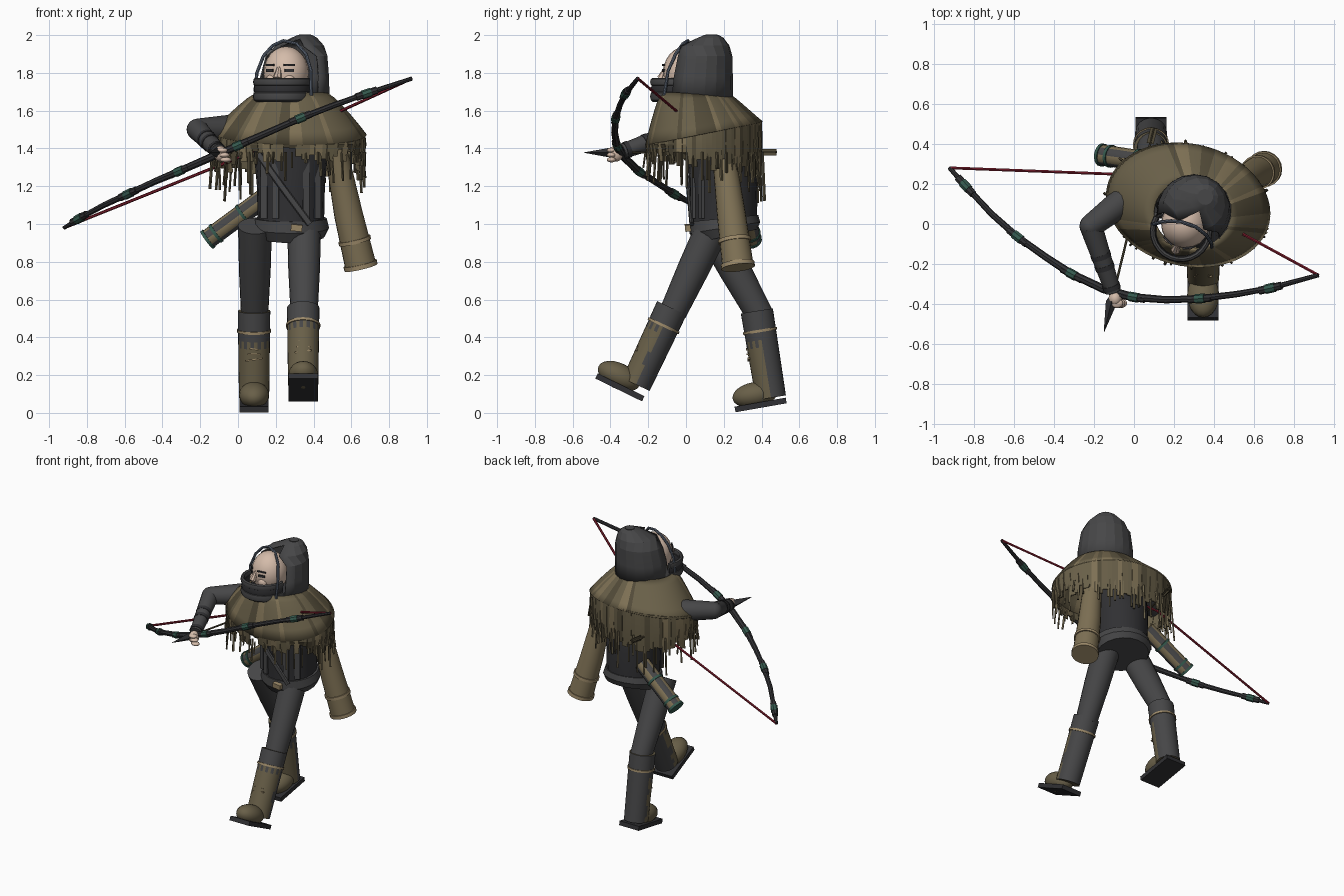
import bpy, bmesh, math, random
from mathutils import Vector, Matrix, Euler

if "Cube" in bpy.data.objects:
    bpy.data.objects.remove(bpy.data.objects["Cube"])

random.seed(4)
V = Vector


def material(name, rgb):
    m = bpy.data.materials.new(name)
    m.diffuse_color = (*rgb, 1)
    m.use_nodes = True
    m.node_tree.nodes["Principled BSDF"].inputs["Base Color"].default_value = m.diffuse_color
    return m


GREY = material("charcoal cloth", (0.062, 0.062, 0.064))
BLACK = material("black leather", (0.03, 0.03, 0.033))
OLIVE = material("olive cloth", (0.14, 0.115, 0.065))
KHAKI = material("khaki sleeve", (0.21, 0.165, 0.09))
TAN = material("tan cord", (0.33, 0.25, 0.14))
MOSS = material("dark olive", (0.085, 0.07, 0.04))
SKIN = material("skin", (0.66, 0.50, 0.40))
BLUE = material("blue grey steel", (0.11, 0.135, 0.18))
RED = material("red string", (0.2, 0.012, 0.025))
GREEN = material("green wrap", (0.035, 0.10, 0.075))


def finish(name, bm, mats, angle=35):
    bmesh.ops.remove_doubles(bm, verts=bm.verts, dist=0.0001)
    bmesh.ops.recalc_face_normals(bm, faces=bm.faces)
    me = bpy.data.meshes.new(name)
    bm.to_mesh(me)
    bm.free()
    for m in mats:
        me.materials.append(m)
    me.shade_smooth()
    me.set_sharp_from_angle(angle=math.radians(angle))
    ob = bpy.data.objects.new(name, me)
    bpy.context.collection.objects.link(ob)
    return ob


def skin_rings(bm, rings, closed=True, caps=True, rule=None):
    """Join rings of points with quads; rule(row, column) picks the material."""
    rows = [[bm.verts.new(p) for p in r] for r in rings]
    n = len(rows[0])
    for i in range(len(rows) - 1):
        for j in range(n if closed else n - 1):
            k = (j + 1) % n
            f = bm.faces.new((rows[i][j], rows[i][k], rows[i + 1][k], rows[i + 1][j]))
            f.material_index = rule(i, j) if rule else 0
    if caps:
        bm.faces.new(rows[0][::-1])
        bm.faces.new(rows[-1])


def add_tube(bm, pts, radii, sides=16, rule=None):
    pts = [V(p) for p in pts]
    if not isinstance(radii, list):
        radii = [radii] * len(pts)
    ref = V((0, 0, 1)) if abs((pts[-1] - pts[0]).normalized().x) > 0.75 else V((1, 0, 0))
    rings = []
    for i, p in enumerate(pts):
        t = (pts[min(i + 1, len(pts) - 1)] - pts[max(i - 1, 0)]).normalized()
        u = (ref - t * ref.dot(t)).normalized()
        v = t.cross(u)
        ru, rv = radii[i] if isinstance(radii[i], tuple) else (radii[i], radii[i])
        rings.append([p + u * ru * math.cos(a) + v * rv * math.sin(a)
                      for a in (math.tau * j / sides for j in range(sides))])
    skin_rings(bm, rings, rule=rule)


def tube(name, pts, radii, mat, sides=16):
    bm = bmesh.new()
    add_tube(bm, pts, radii, sides)
    return finish(name, bm, [mat])


def box(name, loc, size, mat, rot=(0, 0, 0)):
    bm = bmesh.new()
    bmesh.ops.create_cube(bm, size=1, matrix=Matrix.LocRotScale(V(loc), Euler(rot), V(size)))
    return finish(name, bm, [mat])


def ball(name, loc, radii, mat, rot=(0, 0, 0)):
    bm = bmesh.new()
    bmesh.ops.create_uvsphere(bm, u_segments=20, v_segments=12, radius=1,
                              matrix=Matrix.LocRotScale(V(loc), Euler(rot), V(radii)))
    return finish(name, bm, [mat], 60)


def band(name, a, b, t, r, mat, half=0.007):
    """Short collar around the line a-b at fraction t."""
    a, b = V(a), V(b)
    d = (b - a).normalized() * half
    c = a.lerp(b, t)
    return tube(name, [c - d, c + d], r, mat, 20)


# Legs, boots and soles
def leg(side, hip, knee, ankle, top, toe, sole, tilt, cuff):
    tube(side + "_thigh", [hip, V(hip).lerp(V(knee), 0.5), knee], [0.09, 0.084, 0.072], GREY, 20)
    jag = [random.choice((0, 0, 1, 2)) for _ in range(12)]
    bm = bmesh.new()
    path = [V(ankle).lerp(V(top), i / 12) for i in range(13)]
    add_tube(bm, path, [0.08 + 0.006 * i / 12 for i in range(13)], 28,
             lambda i, j: 0 if 13 + jag[i] <= j <= 28 - jag[i] and i < cuff + j % 2 else 1)
    finish(side + "_boot", bm, [OLIVE, GREY])
    band(side + "_boot_cord", ankle, top, 0.77, 0.091, TAN)
    for k, t in enumerate((0.46, 0.52, 0.58)):
        c = V(ankle).lerp(V(top), t) + V((0, -0.084, -0.01))
        box(f"{side}_boot_stitch_{k}", c, (0.09 - 0.02 * k, 0.012, 0.008), TAN, (0, 0.15 * (k - 1), 0))
    ball(side + "_toe_cap", toe, (0.08, 0.12, 0.068), OLIVE, (tilt, 0, 0))
    box(side + "_sole", sole, (0.155, 0.275, 0.03), BLACK, (tilt, 0, 0))


leg("left", (0.35, 0.15, 1.0), (0.35, -0.07, 0.53), (0.345, -0.265, 0.15), (0.345, -0.075, 0.555),
    (0.345, -0.355, 0.195), (0.345, -0.35, 0.135), math.radians(-26), 8)
leg("right", (0.09, 0.13, 0.99), (0.088, 0.39, 0.52), (0.085, 0.45, 0.08), (0.085, 0.375, 0.54),
    (0.085, 0.365, 0.095), (0.085, 0.395, 0.042), math.radians(10), 7)

# Torso, belt and strap
tube("torso", [(0.28, 0.2, 0.98), (0.28, 0.2, 1.2), (0.28, 0.17, 1.42), (0.28, 0.12, 1.6)],
     [(0.175, 0.175), (0.18, 0.18), (0.2, 0.17), (0.12, 0.11)], BLACK, 20)
tube("hip_wrap", [(0.28, 0.215, 0.935), (0.28, 0.205, 0.98), (0.28, 0.2, 1.03)],
     [(0.18, 0.165), (0.202, 0.19), (0.19, 0.183)], GREY, 20)
tube("chest_strap", [(0.1, 0.05, 1.38), (0.23, 0.012, 1.2), (0.38, 0.03, 1.0)], (0.018, 0.012), GREY, 8)
box("belt_buckle", (0.31, 0.01, 0.98), (0.06, 0.03, 0.035), TAN, (0.1, 0.1, 0))
for k, x in enumerate((0.14, 0.2, 0.36, 0.42)):
    y = 0.2 - 0.18 * math.sqrt(1 - ((x - 0.28) / 0.185) ** 2)
    box(f"vest_panel_{k}", (x, y, 1.2), (0.035, 0.018, 0.34), GREY, (0, 0, (x - 0.28) * 3))

# Cape: upper cone with coloured rays
TILT = Matrix.Rotation(math.radians(-13), 2)


def cape_point(a, k):
    e = TILT @ V(((0.19 + 0.225 * k) * math.cos(a), (0.175 + 0.13 * k) * math.sin(a)))
    x, y = 0.285 - 0.015 * k + e.x, 0.045 + 0.05 * k + e.y
    rim = 1.48 + 0.2 * (y - 0.09)
    return V((x, y, 1.695 - (1.695 - rim) * k ** 1.25))


COLS = 72
shade = [random.choice((0, 0, 0, 0, 1, 2)) for _ in range(COLS)]
shade = [shade[j // 2] if j % 4 < 2 else shade[j] for j in range(COLS)]
bm = bmesh.new()
skin_rings(bm, [[cape_point(math.tau * j / COLS, k / 5) for j in range(COLS)] for k in range(6)],
           caps=False, rule=lambda i, j: shade[j])
cape = finish("cape_top", bm, [OLIVE, KHAKI, MOSS])
cape.modifiers.new("thickness", "SOLIDIFY").thickness = 0.012

# Cape skirt planks and dangling fringe
CAPE_AXIS = V((0.27, 0.095, 0))


def inward(p, s):
    q = CAPE_AXIS + (V((p.x, p.y, 0)) - CAPE_AXIS) * s
    return q


bm = bmesh.new()
for j in range(COLS):
    col = random.choice((0, 0, 0, 1, 2))
    a, b = math.tau * (j - 0.1) / COLS, math.tau * (j + 1.1) / COLS
    pa, pb = cape_point(a, 1), cape_point(b, 1)
    low = 1.34 - 0.16 * (pa.y - 0.1) - random.uniform(-0.02, 0.06)
    out = 1.0 - 0.012 * (j % 2)
    rings = []
    for z, s in ((None, 0.985), (1.42, out), (low, 0.965 * out)):
        corners = [inward(pa, s), inward(pb, s), inward(pb, s - 0.02), inward(pa, s - 0.02)]
        for c in corners:
            c.z = pa.z + 0.005 if z is None else z
        rings.append(corners)
    skin_rings(bm, rings, rule=lambda i, k: col)
finish("cape_skirt", bm, [OLIVE, KHAKI, MOSS], 20)

bm = bmesh.new()
for j in range(64):
    p = cape_point(math.tau * (j + random.random()) / 64, 1)
    s = random.uniform(0.93, 1.0)
    top, end = inward(p, s), inward(p, s + random.uniform(-0.02, 0.05))
    top.z = 1.38
    end.z = 1.32 - 0.2 * (p.y - 0.1) - random.uniform(0.0, 0.17)
    add_tube(bm, [top, end], random.uniform(0.005, 0.009), 4, lambda i, k: j % 2)
finish("cape_fringe", bm, [OLIVE, MOSS], 20)

# Hood: open at the face, closing to a blunt peak
BACK = math.radians(70)
rings = []
for z, r, cx, cy, half in ((1.66, 0.187, 0.3, 0.062, 118), (1.78, 0.183, 0.3, 0.065, 115),
                           (1.89, 0.165, 0.31, 0.08, 118), (1.945, 0.13, 0.325, 0.1, 150),
                           (1.985, 0.07, 0.35, 0.13, 180), (2.0, 0.04, 0.355, 0.135, 180)):
    rings.append([(cx + r * math.cos(BACK + t), cy + r * math.sin(BACK + t), z)
                  for t in (math.radians(half) * (j / 6 - 1) for j in range(13))])
bm = bmesh.new()
skin_rings(bm, rings, closed=False, caps=False)
skin_rings(bm, [rings[-1][:-1], [(x, y, 1.999) for x, y, z in rings[-1][:-1]]])
hood = finish("hood", bm, [GREY], 12)
hood.modifiers.new("thickness", "SOLIDIFY").thickness = 0.008

# Hood hoop, head and mask
tube("hood_hoop", [(0.09, 0.0, 1.70), (0.1, 0.0, 1.8), (0.135, 0.01, 1.89), (0.185, 0.015, 1.945),
                   (0.24, 0.01, 1.97), (0.31, -0.015, 1.955), (0.36, -0.055, 1.9),
                   (0.387, -0.095, 1.81), (0.387, -0.115, 1.68)], 0.009, BLUE, 8)
HEAD, FACING = V((0.255, 0.0, 1.80)), math.radians(250)
ball("head", HEAD, (0.12, 0.122, 0.14), SKIN)
for name, offs in (("left", 28), ("right", -26)):
    a = FACING + math.radians(offs)
    d = V((math.cos(a), math.sin(a), 0))
    turn = (0, 0, a + math.pi / 2)
    box(name + "_eye", HEAD + d * 0.121 + V((0, 0, 0.012)), (0.05, 0.008, 0.016), BLACK, turn)
    box(name + "_brow", HEAD + d * 0.12 + V((0, 0, 0.042)), (0.06, 0.009, 0.009), BLACK, turn)
    ball(name + "_cheek", HEAD + d * 0.1 + V((0, 0, -0.04)), (0.035, 0.03, 0.035), SKIN)
d = V((math.cos(FACING), math.sin(FACING), 0))
tube("nose", [HEAD + d * 0.11 + V((0, 0, 0.03)), HEAD + d * 0.138 + V((0, 0, -0.03))],
     [0.01, 0.024], SKIN, 8)
for k, (z, r, h) in enumerate(((1.752, 0.142, 0.022), (1.715, 0.138, 0.03), (1.675, 0.142, 0.028))):
    arc = [math.radians(150 + 14 * i) for i in range(16)]
    tube(f"mask_band_{k}", [(0.235 + r * math.cos(a), -0.035 + r * math.sin(a), z) for a in arc],
         (h, 0.014), BLACK if k == 1 else GREY, 8)

# Long loose sleeve
sleeve = [(0.49, 0.17, 1.5), (0.53, 0.205, 1.33), (0.585, 0.24, 1.05), (0.65, 0.275, 0.775)]
tube("left_sleeve", sleeve, [0.058, 0.063, 0.076, 0.083], KHAKI, 20)
band("sleeve_cord_upper", sleeve[2], sleeve[3], 0.5, 0.087, TAN, 0.01)
band("sleeve_cord_lower", sleeve[2], sleeve[3], 0.98, 0.09, TAN, 0.012)

# Bow arm
elbow, wrist = (-0.215, -0.01, 1.5), (-0.105, -0.335, 1.385)
tube("right_upper_arm", [(0.1, 0.18, 1.48), (-0.06, 0.11, 1.505), elbow], [0.075, 0.072, 0.058], GREY)
ball("right_elbow", elbow, (0.057, 0.057, 0.057), GREY)
tube("right_forearm", [elbow, wrist], [0.057, 0.04], GREY)
for k, t in enumerate((0.45, 0.62, 0.93)):
    band(f"arm_guard_{k}", elbow, wrist, t, 0.057 - 0.013 * t, BLACK, 0.012)
ball("right_palm", (-0.093, -0.372, 1.372), (0.034, 0.04, 0.042), SKIN)
for k in range(3):
    ball(f"right_finger_{k}", (-0.085 + 0.01 * k, -0.395, 1.39 - 0.025 * k), (0.03, 0.024, 0.014), SKIN)

# Bow with wraps and drawn string
bow = [V(p) for p in ((-0.92, 0.28, 0.98), (-0.84, 0.19, 1.03), (-0.71, 0.05, 1.10), (-0.58, -0.065, 1.16),
                      (-0.44, -0.165, 1.225), (-0.31, -0.25, 1.28), (-0.15, -0.325, 1.35),
                      (0.0, -0.365, 1.415), (0.16, -0.378, 1.485), (0.33, -0.372, 1.56),
                      (0.51, -0.35, 1.63), (0.68, -0.32, 1.69), (0.92, -0.255, 1.77))]
tube("bow_limb", bow, [0.011, 0.014, 0.016, 0.017, 0.018, 0.02, 0.021, 0.02, 0.018, 0.017, 0.016, 0.014, 0.011],
     BLACK, 8)
for i in (1, 3, 5, 7, 9, 11):
    d = (bow[i + 1] - bow[i - 1]).normalized()
    tube(f"bow_wrap_{i}", [bow[i] - d * 0.025, bow[i] + d * 0.025], 0.024, GREEN, 8)
    tube(f"bow_grip_{i}", [bow[i] - d * 0.06, bow[i] + d * 0.06], 0.02, BLACK, 8)
nock = (0.0, 0.245, 1.35)
tube("bow_string", [bow[0], nock], 0.008, RED, 6)
tube("bow_string_upper", [bow[-1], nock], 0.008, RED, 6)

# Arrow
tube("arrow_shaft", [(0.1, 0.48, 1.38), (-0.11, -0.38, 1.378)], 0.006, MOSS, 6)
tube("arrow_head", [(-0.104, -0.35, 1.378), (-0.113, -0.39, 1.378), (-0.15, -0.54, 1.378)],
     [0.008, 0.028, 0.001], BLACK, 4)
for k in range(2):
    box(f"arrow_feather_{k}", (0.09, 0.44, 1.38), (0.006, 0.08, 0.035), MOSS, (0, k * math.pi / 2, -0.24))

# Quiver at the hip
q0, q1 = V((-0.165, 0.345, 0.915)), V((0.14, 0.3, 1.14))
bm = bmesh.new()
add_tube(bm, [q0.lerp(q1, i / 4) for i in range(5)], 0.052, 16, lambda i, j: (j // 2) % 2)
finish("quiver", bm, [KHAKI, GREY])
for k, t in enumerate((0.02, 0.16, 0.62)):
    band(f"quiver_ring_{k}", q0, q1, t, 0.057, GREEN, 0.008)
